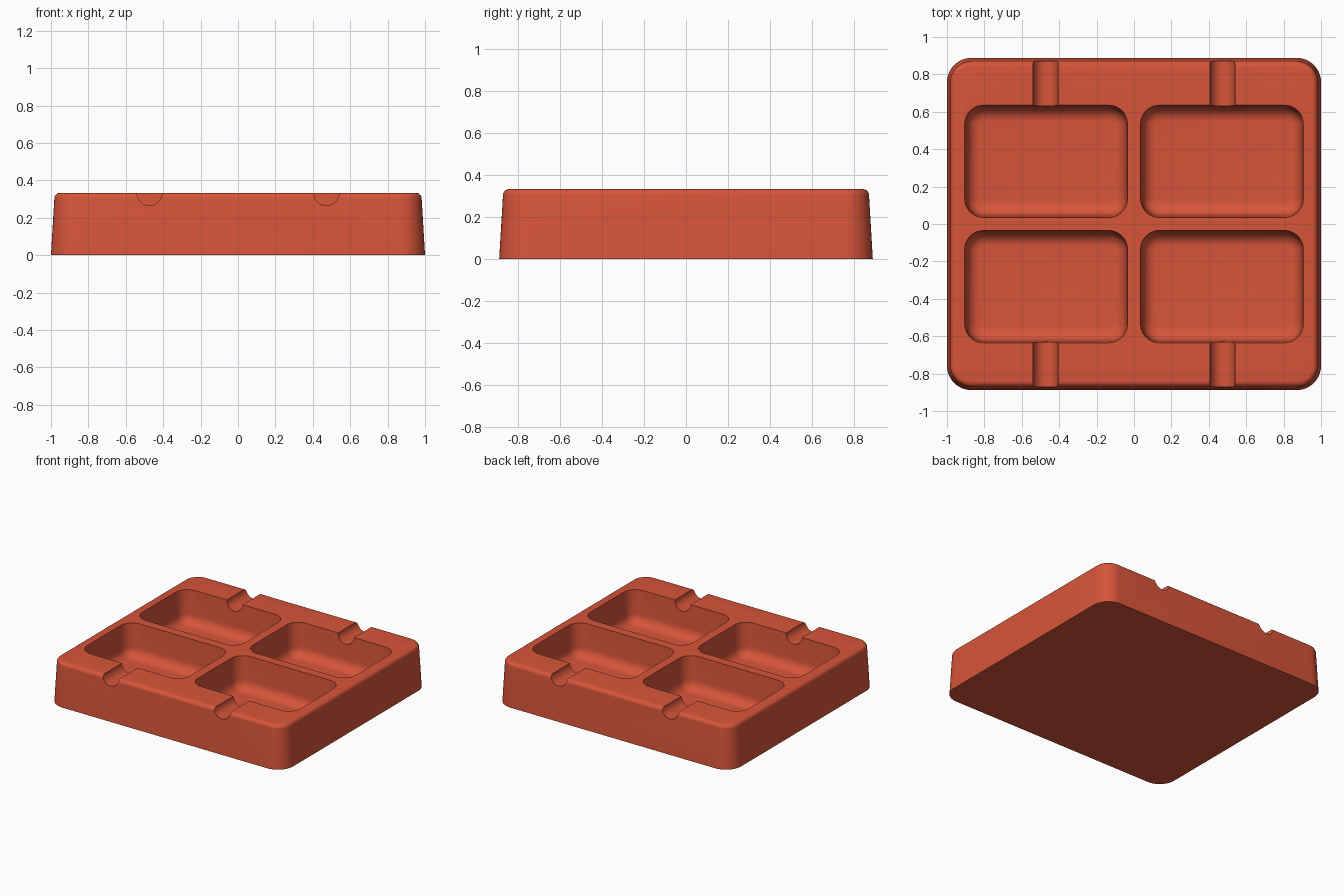
import bpy
import bmesh
from math import pi, sin, cos, radians
from mathutils import Matrix

if "Cube" in bpy.data.objects:
    bpy.data.objects.remove(bpy.data.objects["Cube"])

HEIGHT = 0.333

red = bpy.data.materials.new("brick red")
red.use_nodes = True
colour = (0.68, 0.09, 0.042, 1)
red.diffuse_color = colour
red.node_tree.nodes["Principled BSDF"].inputs["Base Color"].default_value = colour


def make_object(name, bm):
    bmesh.ops.recalc_face_normals(bm, faces=bm.faces)
    mesh = bpy.data.meshes.new(name)
    bm.to_mesh(mesh)
    bm.free()
    mesh.materials.append(red)
    obj = bpy.data.objects.new(name, mesh)
    bpy.context.collection.objects.link(obj)
    return obj


def rounded_loft(name, cx, cy, layers, steps=10):
    """Skin stacked rounded rectangles: (half x, half y, corner radius, z)."""
    bm = bmesh.new()
    rings = []
    for hx, hy, r, z in layers:
        ring = []
        for k, (sx, sy) in enumerate([(1, 1), (-1, 1), (-1, -1), (1, -1)]):
            for i in range(steps + 1):
                a = (k + i / steps) * pi / 2
                ring.append(bm.verts.new((cx + sx * (hx - r) + r * cos(a),
                                          cy + sy * (hy - r) + r * sin(a), z)))
        rings.append(ring)
    for low, high in zip(rings, rings[1:]):
        for i in range(len(low)):
            j = (i + 1) % len(low)
            bm.faces.new((low[i], low[j], high[j], high[i]))
    bm.faces.new(rings[0])
    bm.faces.new(rings[-1])
    return make_object(name, bm)


# Tray block: drafted sides and a rounded top rim
rim = 0.03
layers = [(1.0, 0.888, 0.13, 0)]
for i in range(7):
    a = i / 6 * pi / 2
    inset = 0.018 + rim * (1 - cos(a))
    layers.append((1 - inset, 0.888 - inset, 0.13 - inset, HEIGHT - rim * (1 - sin(a))))
tray = rounded_loft("compartment_tray", 0, 0, layers)

# Four compartments with rounded floors
cutters = []
floor, fillet = 0.08, 0.075
pocket = []
for i in range(9):
    a = i / 8 * pi / 2
    inset = 0.01 + fillet * (1 - sin(a))
    pocket.append((0.435 - inset, 0.3 - inset, 0.1 - inset, floor + fillet * (1 - cos(a))))
pocket += [(0.435, 0.3, 0.1, HEIGHT), (0.435, 0.3, 0.1, HEIGHT + 0.1)]
for x in (-0.47, 0.47):
    for y in (-0.335, 0.335):
        cutters.append(rounded_loft("compartment_cutter", x, y, pocket))

# Half-round notches from each compartment to the front and back edges
for x in (-0.473, 0.473):
    for side in (-1, 1):
        bm = bmesh.new()
        bmesh.ops.create_cone(bm, cap_ends=True, segments=40, radius1=0.067, radius2=0.067,
                              depth=0.5, matrix=Matrix.Translation((x, side * 0.75, HEIGHT))
                              @ Matrix.Rotation(pi / 2, 4, "X"))
        cutters.append(make_object("notch_cutter", bm))

for cutter in cutters:
    cutter.hide_render = True
    mod = tray.modifiers.new("cut", "BOOLEAN")
    mod.operation = "DIFFERENCE"
    mod.solver = "EXACT"
    mod.object = cutter

# Bake the cuts and discard the cutters
graph = bpy.context.evaluated_depsgraph_get()
cut_mesh = bpy.data.meshes.new_from_object(tray.evaluated_get(graph))
tray.modifiers.clear()
tray.data = cut_mesh
for cutter in cutters:
    bpy.data.objects.remove(cutter)

bpy.ops.object.select_all(action="DESELECT")
tray.select_set(True)
bpy.context.view_layer.objects.active = tray
bpy.ops.object.shade_smooth_by_angle(angle=radians(30))
